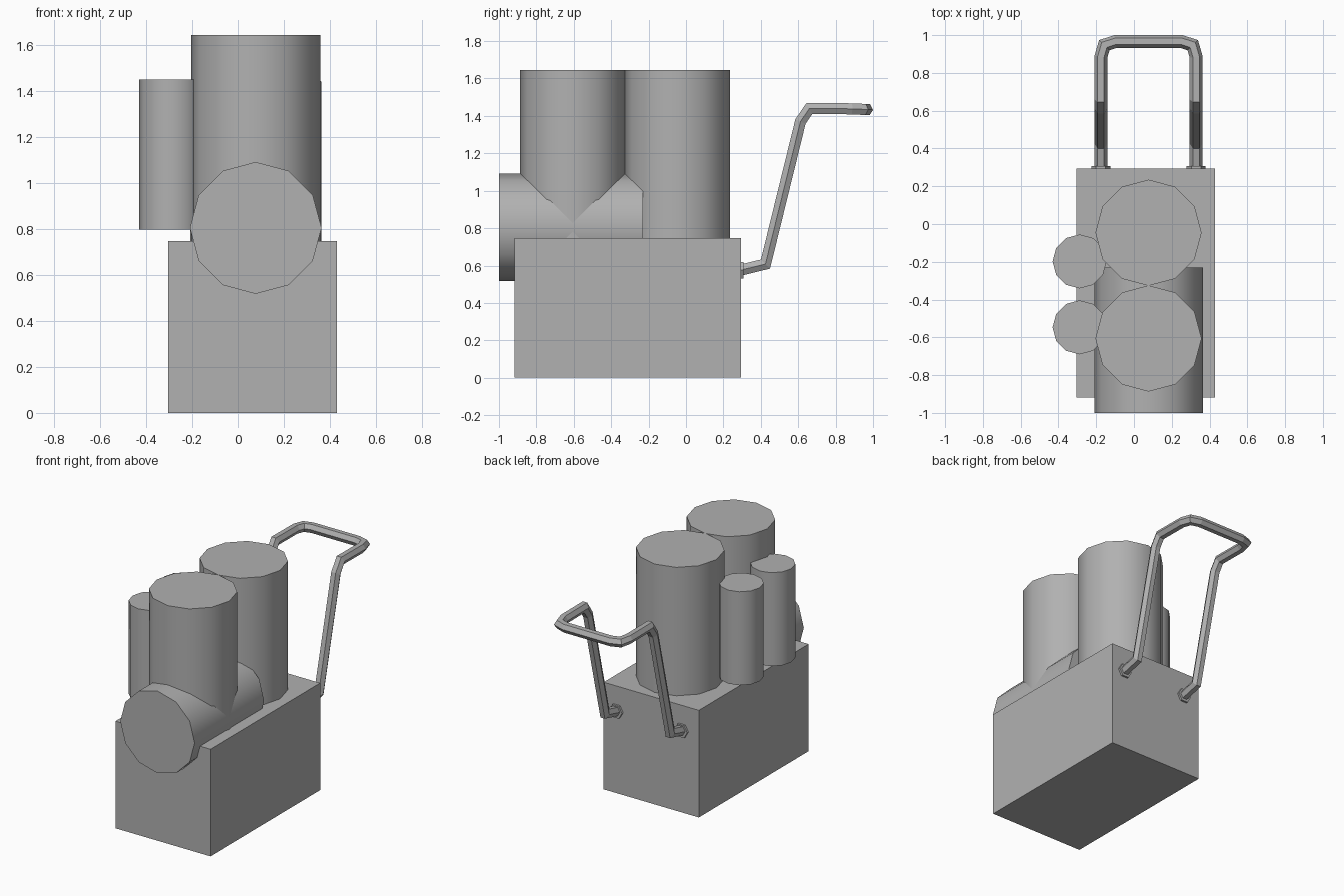
import bpy, bmesh, math
from mathutils import Vector

if "Cube" in bpy.data.objects:
    bpy.data.objects.remove(bpy.data.objects["Cube"])

MID = 0.077  # x of the tank and handle centre line

# Mid-grey paint shared by every part
paint = bpy.data.materials.new("dark_grey_paint")
paint.diffuse_color = (0.44, 0.44, 0.44, 1)
paint.use_nodes = True
paint.node_tree.nodes["Principled BSDF"].inputs["Base Color"].default_value = paint.diffuse_color


def cylinder(name, centre, radius, depth, sides=12, rot=(0, 0, 0), smooth=True):
    bpy.ops.mesh.primitive_cylinder_add(vertices=sides, radius=radius, depth=depth,
                                        location=centre, rotation=rot)
    ob = bpy.context.object
    ob.name = name
    ob.data.materials.append(paint)
    if smooth:
        bpy.ops.object.shade_smooth_by_angle(angle=math.radians(40))
    return ob


def upright(name, x, y, radius, z0, z1):
    return cylinder(name, (x, y, (z0 + z1) / 2), radius, z1 - z0)


def tube(name, path, radius, sides=6):
    """Sweep a polygon along a path with mitred corners."""
    pts = [Vector(p) for p in path]
    dirs = [(b - a).normalized() for a, b in zip(pts, pts[1:])]
    bm = bmesh.new()
    side, up = Vector((1, 0, 0)), dirs[0].cross(Vector((-1, 0, 0)))
    ring = [pts[0] + radius * (side * math.cos(a) + up * math.sin(a))
            for a in (math.tau * k / sides for k in range(sides))]
    rings = [[bm.verts.new(v) for v in ring]]
    for i, d in enumerate(dirs):
        n = (d + dirs[i + 1]).normalized() if i + 1 < len(dirs) else d
        # slide each corner along the segment onto the mitre plane
        ring = [v + d * ((pts[i + 1] - v).dot(n) / d.dot(n)) for v in ring]
        rings.append([bm.verts.new(v) for v in ring])
    for a, b in zip(rings, rings[1:]):
        for k in range(sides):
            j = (k + 1) % sides
            bm.faces.new((a[k], a[j], b[j], b[k]))
    bm.faces.new(rings[0])
    bm.faces.new(rings[-1])
    bmesh.ops.recalc_face_normals(bm, faces=bm.faces)
    me = bpy.data.meshes.new(name)
    bm.to_mesh(me)
    bm.free()
    me.materials.append(paint)
    ob = bpy.data.objects.new(name, me)
    bpy.context.collection.objects.link(ob)
    return ob


# Box body
bpy.ops.mesh.primitive_cube_add(size=1, location=(0.0625, -0.312, 0.374))
body = bpy.context.object
body.name = "box_body"
body.scale = (0.735, 1.212, 0.748)
body.data.materials.append(paint)

# Two large upright tanks and the horizontal drum
upright("rear_tank", MID, -0.046, 0.281, 0.745, 1.645)
upright("front_tank", MID, -0.606, 0.281, 0.745, 1.645)
cylinder("horizontal_drum", (MID, -0.615, 0.805), 0.287, 0.77,
         rot=(math.pi / 2, 0, 0))

# Two small side bottles
for label, y in (("rear", -0.198), ("front", -0.547)):
    upright(label + "_side_bottle", -0.288, y, 0.143, 0.797, 1.45)

# Push handle: half path as (offset from centre line, y, z), then mirrored
half = [(0.252, 0.29, 0.575), (0.252, 0.425, 0.608), (0.252, 0.612, 1.37),
        (0.252, 0.66, 1.44), (0.252, 0.885, 1.438), (0.234, 0.947, 1.435),
        (0.175, 0.966, 1.434)]
path = [(MID - x, y, z) for x, y, z in half] + \
       [(MID + x, y, z) for x, y, z in reversed(half)]
tube("push_handle", path, 0.034)

# Handle mounting flanges
for label, s in (("left", -1), ("right", 1)):
    cylinder(label + "_handle_flange", (MID + s * 0.252, 0.299, 0.575), 0.05, 0.018,
             sides=6, rot=(math.pi / 2, math.pi / 2, 0), smooth=False)
